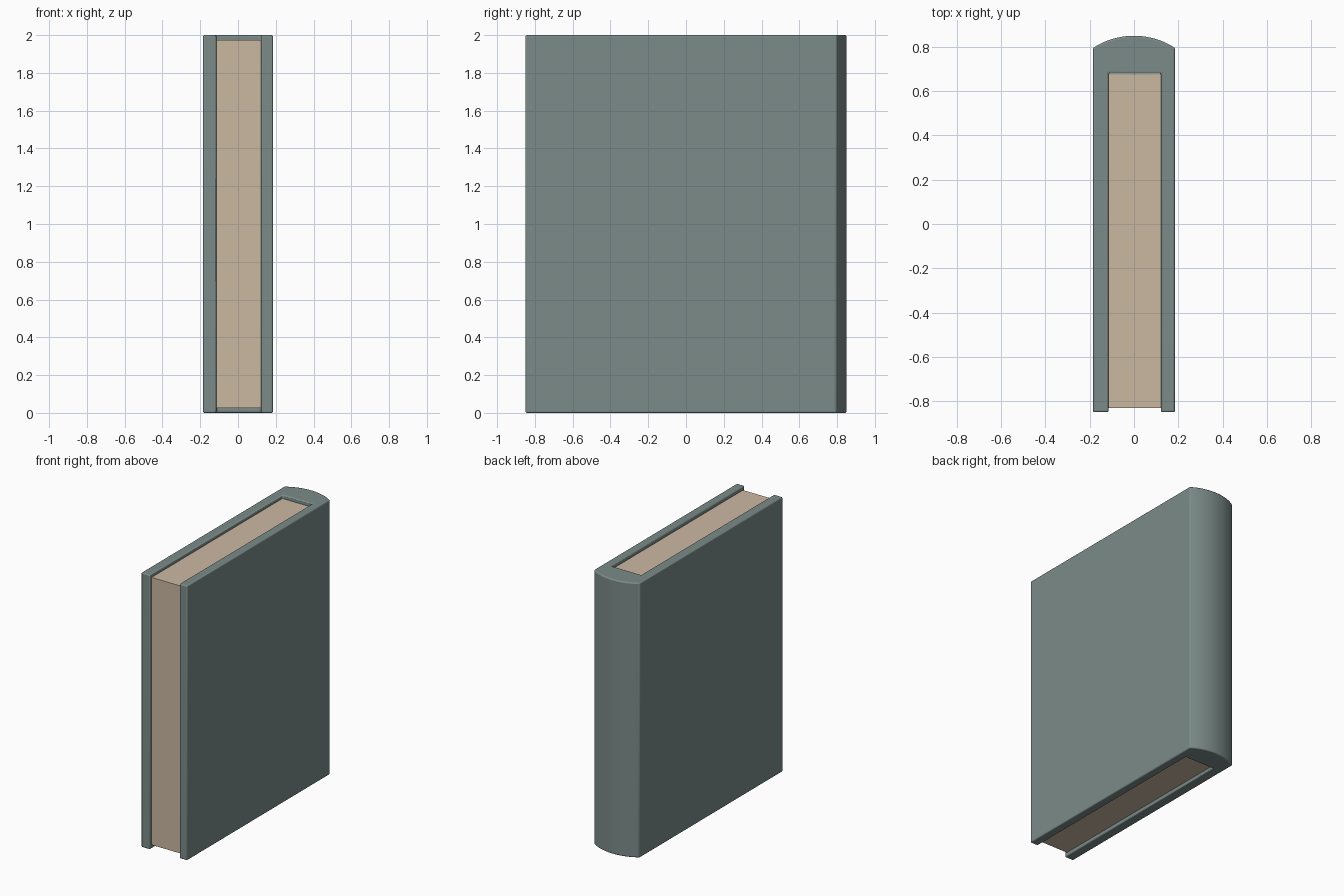
import bpy, bmesh, math

if "Cube" in bpy.data.objects:
    bpy.data.objects.remove(bpy.data.objects["Cube"])


def prism(name, outline, z0, z1, color, bevel=0.0):
    """Extrude a flat outline upwards into a solid."""
    bm = bmesh.new()
    face = bm.faces.new([bm.verts.new((x, y, z0)) for x, y in outline])
    up = bmesh.ops.extrude_face_region(bm, geom=[face])["geom"]
    bmesh.ops.translate(bm, vec=(0, 0, z1 - z0),
                        verts=[v for v in up if isinstance(v, bmesh.types.BMVert)])
    bmesh.ops.recalc_face_normals(bm, faces=bm.faces)
    mesh = bpy.data.meshes.new(name)
    bm.to_mesh(mesh)
    bm.free()
    obj = bpy.data.objects.new(name, mesh)
    bpy.context.collection.objects.link(obj)
    mat = bpy.data.materials.new(name + "_material")
    mat.diffuse_color = color
    mat.use_nodes = True
    mat.node_tree.nodes["Principled BSDF"].inputs["Base Color"].default_value = mat.diffuse_color
    mesh.materials.append(mat)
    if bevel:
        mod = obj.modifiers.new("soft_edges", "BEVEL")
        mod.width = bevel
        mod.segments = 3
        mod.limit_method = 'ANGLE'
        mod.angle_limit = math.radians(30)
    bpy.ops.object.select_all(action='DESELECT')
    bpy.context.view_layer.objects.active = obj
    obj.select_set(True)
    bpy.ops.object.shade_smooth_by_angle(angle=math.radians(30))
    return obj


# Cover: two boards joined by a rounded spine, as one U-shaped profile
HALF_W, FRONT, BACK, SHOULDER = 0.185, -0.85, 0.85, 0.795
LEFT_IN, RIGHT_IN, SPINE_IN = -0.115, 0.122, 0.68
rise = BACK - SHOULDER
radius = (HALF_W ** 2 + rise ** 2) / (2 * rise)
sweep = math.asin(HALF_W / radius)
steps = 20
spine = [(radius * math.sin(a), BACK - radius + radius * math.cos(a))
         for a in (sweep * (1 - 2 * i / steps) for i in range(steps + 1))]
outline = [(RIGHT_IN, SPINE_IN), (RIGHT_IN, FRONT), (HALF_W, FRONT)] + spine + [
    (-HALF_W, FRONT), (LEFT_IN, FRONT), (LEFT_IN, SPINE_IN)]
prism("cover", outline, 0, 2, (0.20, 0.26, 0.25, 1), bevel=0.008)

# Page block, slightly recessed at the head, tail and fore edge
pages = [(LEFT_IN, -0.83), (RIGHT_IN, -0.83), (RIGHT_IN, 0.675), (LEFT_IN, 0.675)]
prism("pages", pages, 0.027, 1.975, (0.60, 0.48, 0.36, 1))
